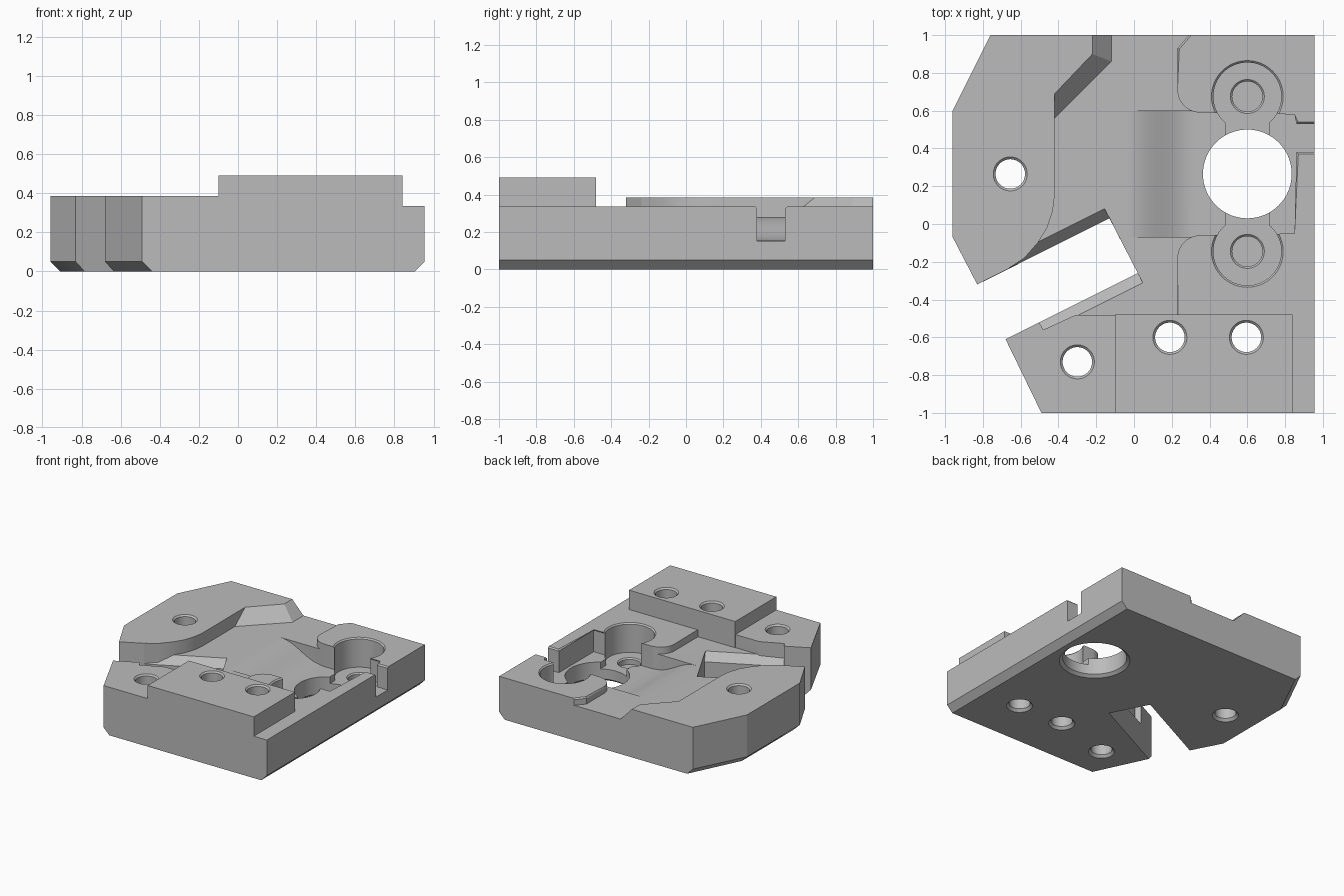
import bpy, bmesh, math
from mathutils import Vector

if "Cube" in bpy.data.objects:
    bpy.data.objects.remove(bpy.data.objects["Cube"], do_unlink=True)

metal = bpy.data.materials.new("machined grey")
metal.use_nodes = True
GREY = (0.5, 0.5, 0.5, 1)
metal.diffuse_color = GREY
metal.node_tree.nodes["Principled BSDF"].inputs["Base Color"].default_value = GREY


def finish(bm, name):
    bmesh.ops.recalc_face_normals(bm, faces=bm.faces)
    mesh = bpy.data.meshes.new(name)
    bm.to_mesh(mesh)
    bm.free()
    mesh.materials.append(metal)
    obj = bpy.data.objects.new(name, mesh)
    bpy.context.collection.objects.link(obj)
    return obj


def loft(name, layers, bevel=0):
    """Closed solid through stacked (z, outline) layers of equal point count."""
    bm = bmesh.new()
    rings = [[bm.verts.new((x, y, z)) for x, y in pts] for z, pts in layers]
    n = len(rings[0])
    for a, b in zip(rings, rings[1:]):
        for i in range(n):
            j = (i + 1) % n
            bm.faces.new((a[i], a[j], b[j], b[i]))
    bm.faces.new(rings[0][::-1])
    top = bm.faces.new(rings[-1])
    if bevel:
        bmesh.ops.bevel(bm, geom=list(top.edges), offset=bevel, segments=1,
                        affect='EDGES', profile=0.5)
    return finish(bm, name)


def prism(name, pts, z0, z1, bevel=0):
    return loft(name, [(z0, pts), (z1, pts)], bevel)


def box(name, x0, x1, y0, y1, z0, z1):
    return prism(name, [(x0, y0), (x1, y0), (x1, y1), (x0, y1)], z0, z1)


def circle(x, y, r, n=64):
    return [(x + r * math.cos(math.tau * i / n), y + r * math.sin(math.tau * i / n))
            for i in range(n)]


def turned(name, x, y, profile):
    """Round solid from (z, radius) pairs."""
    return loft(name, [(z, circle(x, y, r)) for z, r in profile])


def arc(cx, cy, r, a0, a1, n=10):
    angles = [math.radians(a0 + (a1 - a0) * i / n) for i in range(n + 1)]
    return [(cx + r * math.cos(a), cy + r * math.sin(a)) for a in angles]


def combine(target, tool, operation):
    mod = target.modifiers.new("cut", 'BOOLEAN')
    mod.operation = operation
    mod.solver = 'EXACT'
    mod.object = tool
    bpy.context.view_layer.objects.active = target
    bpy.ops.object.modifier_apply(modifier=mod.name)
    bpy.data.objects.remove(tool, do_unlink=True)


FLOOR, DECK, PAD, BLOCK = 0.28, 0.335, 0.385, 0.49

# Base slab, later trimmed to the outline
plate = box("clamp_plate", -1.1, 1.1, -1.1, 1.1, -0.1, FLOOR)

# Sloping shoulders along the angled slot
combine(plate, loft("slot_shoulder", [
    (0.22, [(-.13, .03), (.02, -.26), (-.86, -.70), (-1.01, -.41)]),
    (0.29, [(-.16, .09), (.05, -.32), (-.83, -.76), (-1.04, -.35)])]), 'DIFFERENCE')

# Channel that curves down from the floor to the bore
steps = 14
ramp = [(-.04 + .36 * i / steps, .155 + .125 * (1 + math.cos(math.pi * i / steps)) / 2)
        for i in range(steps + 1)]
section = [(-.04, .6)] + ramp + [(1.2, .15), (1.2, .6)]
bm = bmesh.new()
ends = [[bm.verts.new((x, y, z)) for x, z in section] for y in (-.068, .598)]
for i in range(len(section)):
    j = (i + 1) % len(section)
    bm.faces.new((ends[0][i], ends[0][j], ends[1][j], ends[1][i]))
for ring in ends:
    bm.faces.new(ring)
combine(plate, finish(bm, "channel"), 'DIFFERENCE')

# Left pad with ramped back corner and curved inner wall
inner = [(-.42, .15), (-.43, .07), (-.46, -.02), (-.51, -.1), (-.58, -.18),
         (-.66, -.232), (-.75, -.35), (-1.08, -.35), (-1.08, 1.08)]
foot = [(-.12, 1.08), (-.12, .86), (-.42, .56)] + inner
crest = [(-.22, 1.08), (-.22, .9), (-.42, .69)] + inner
combine(plate, loft("left_pad", [(.1, foot), (FLOOR, foot), (PAD, crest)]), 'UNION')

# Right decks at the back and front
back_deck = arc(.35, .71, .12, 180, 270) + [(.86, .59), (.86, .53), (1.07, .53),
                                           (1.07, 1.07), (.35, 1.07), (.23, .93)]
front_deck = arc(.35, -.18, .12, 180, 90) + [(.86, -.06), (.86, .38), (1.07, .38),
                                            (1.07, -1.07), (.23, -1.07)]
combine(plate, prism("back_deck", back_deck, .05, DECK, .01), 'UNION')
combine(plate, prism("front_deck", front_deck, .05, DECK, .01), 'UNION')

# Front left pad and raised front block
front_pad = [(-1, -1.06), (-.05, -1.06), (-.05, -.482), (-.31, -.482),
             (-.48, -.56), (-.52, -.49), (-1, -.49)]
combine(plate, prism("front_pad", front_pad, .12, PAD), 'UNION')
combine(plate, box("front_block", -.1, .84, -1.05, -.48, .14, BLOCK), 'UNION')

# Trim to the outline, with lower side edges chamfered
slot = [(-.13, .03), (.02, -.26)]
outer = [(-.76, 1), (-.96, .6), (-.96, -.07), (-.83, -.32)] + slot + [
    (-.68, -.61), (-.49, -1), (.955, -1), (.955, 1)]
lower = [(-.71, 1), (-.91, .59), (-.91, -.06), (-.785, -.298)] + slot + [
    (-.635, -.588), (-.44, -1), (.905, -1), (.905, 1)]
combine(plate, loft("outline", [(0, lower), (.05, outer), (.7, outer)]), 'INTERSECT')

# Main bore and the two round recesses joined to it
BX, BY = .6, .265
combine(plate, turned("bore", BX, BY, [(-.02, .28), (0, .26), (.02, .235), (.6, .235)]),
        'DIFFERENCE')
for side in (1, -1):
    y = BY + side * .41
    combine(plate, turned("recess", BX, y, [(.1, .18), (DECK - .01, .18), (DECK + .02, .21)]),
            'DIFFERENCE')
    combine(plate, turned("blind_hole", BX, y, [(.05, .08), (.09, .08), (.12, .11)]),
            'DIFFERENCE')
    y0, y1 = sorted((BY + side * .1, BY + side * .33))
    combine(plate, box("neck", BX - .115, BX + .115, y0, y1, .1, .6), 'DIFFERENCE')

# Through holes, chamfered at both ends
for x, y, top in ((-.655, .265, PAD), (-.3, -.73, PAD), (.19, -.6, BLOCK), (.595, -.6, BLOCK)):
    combine(plate, turned("bolt_hole", x, y, [(-.02, .115), (.02, .078), (top - .012, .078),
                                              (top + .02, .11)]), 'DIFFERENCE')

# Shading
bpy.ops.object.select_all(action='DESELECT')
plate.select_set(True)
bpy.context.view_layer.objects.active = plate
bpy.ops.object.shade_smooth_by_angle(angle=math.radians(25))
